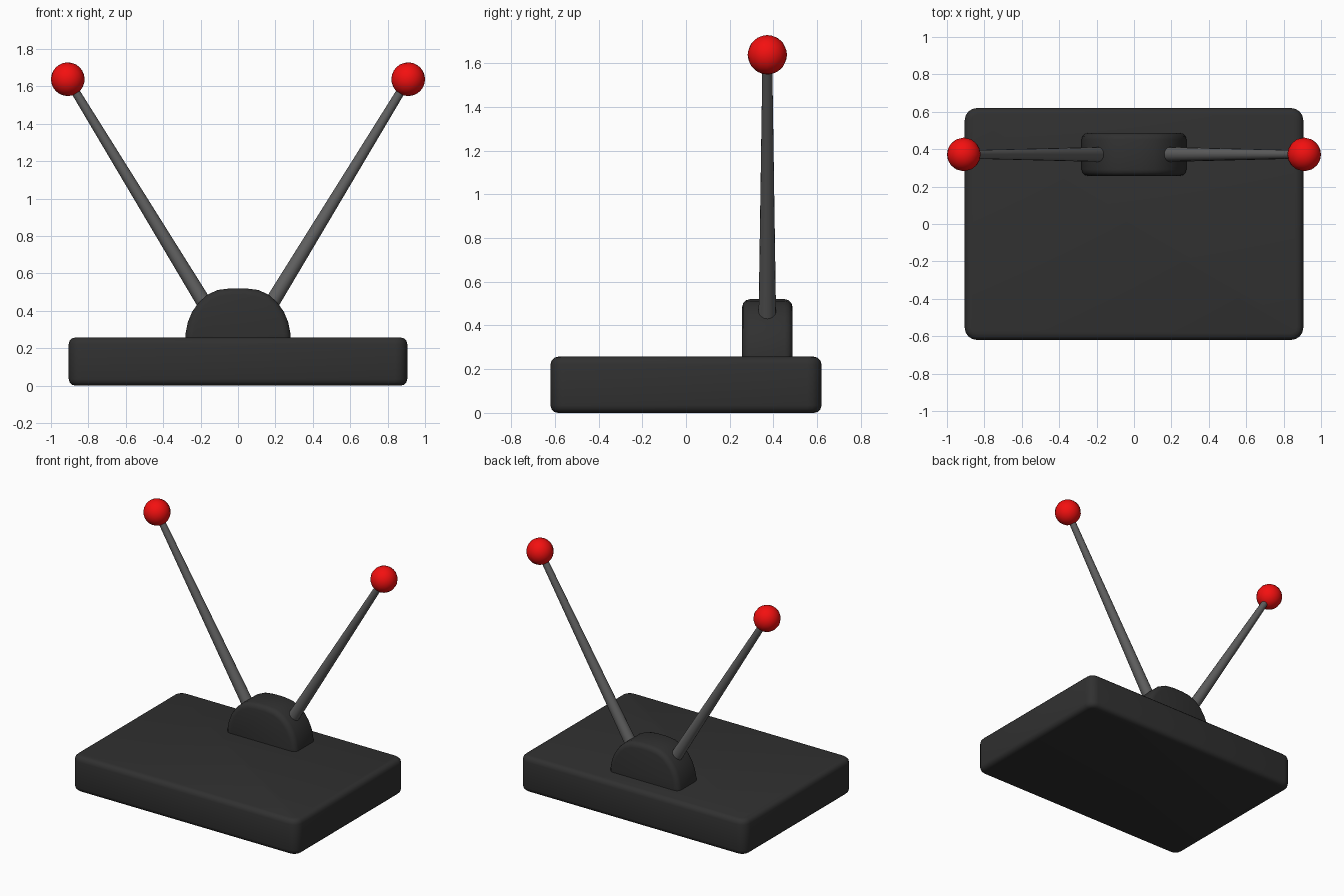
import bpy, bmesh, math
from mathutils import Vector

if "Cube" in bpy.data.objects:
    bpy.data.objects.remove(bpy.data.objects["Cube"])


def material(name, rgb):
    m = bpy.data.materials.new(name)
    m.diffuse_color = (*rgb, 1)
    m.use_nodes = True
    m.node_tree.nodes["Principled BSDF"].inputs["Base Color"].default_value = m.diffuse_color
    return m


BLACK = material("black_plastic", (0.03, 0.03, 0.03))
GREY = material("grey_metal", (0.12, 0.12, 0.12))
RED = material("red", (0.9, 0.005, 0.005))


def finish(name, bm, mat, angle=40):
    bmesh.ops.recalc_face_normals(bm, faces=bm.faces)
    me = bpy.data.meshes.new(name)
    bm.to_mesh(me)
    bm.free()
    ob = bpy.data.objects.new(name, me)
    bpy.context.collection.objects.link(ob)
    me.materials.append(mat)
    bpy.ops.object.select_all(action='DESELECT')
    ob.select_set(True)
    bpy.context.view_layer.objects.active = ob
    bpy.ops.object.shade_smooth_by_angle(angle=math.radians(angle))
    return ob


def prism(points, depth):
    """Closed outline extruded along depth; returns mesh and its two caps."""
    bm = bmesh.new()
    cap = bm.faces.new([bm.verts.new(p) for p in points])
    ext = bmesh.ops.extrude_face_region(bm, geom=[cap], use_keep_orig=True)
    bmesh.ops.translate(bm, vec=depth,
                        verts=[g for g in ext["geom"] if isinstance(g, bmesh.types.BMVert)])
    bmesh.ops.recalc_face_normals(bm, faces=bm.faces)
    d = Vector(depth).normalized()
    caps = [f for f in bm.faces if abs(f.normal.dot(d)) > 0.99]
    return bm, caps


def round_rims(bm, caps, size):
    edges = list({e for f in caps for e in f.edges})
    bmesh.ops.bevel(bm, geom=edges, offset=size, segments=3, profile=0.5, affect='EDGES')


# base slab: rounded-rectangle outline with softened top and bottom rims
W, D, H, R = 0.905, 0.62, 0.257, 0.065
outline = []
for k, (sx, sy) in enumerate([(1, 1), (-1, 1), (-1, -1), (1, -1)]):
    for i in range(5):
        a = math.radians(90 * k + 22.5 * i)
        outline.append((sx * (W - R) + R * math.cos(a), sy * (D - R) + R * math.sin(a), 0))
bm, caps = prism(outline, (0, 0, H))
round_rims(bm, caps, 0.035)
finish("base", bm, BLACK)

# antenna mount: domed profile extruded front to back
Y = 0.372
half = [(0.28, 0.20), (0.28, 0.28), (0.268, 0.34), (0.245, 0.395), (0.21, 0.445),
        (0.165, 0.485), (0.11, 0.511), (0.04, 0.52)]
profile = half + [(-x, z) for x, z in reversed(half)]
bm, caps = prism([(x, Y - 0.115, z) for x, z in profile], (0, 0.23, 0))
round_rims(bm, caps, 0.035)
finish("antenna_mount", bm, BLACK)

# tapered rods with ball tips, one on each side
for side, s in (("left", -1), ("right", 1)):
    foot, tip = Vector((s * 0.14, Y, 0.375)), Vector((s * 0.91, Y, 1.638))
    axis = tip - foot
    bm = bmesh.new()
    bmesh.ops.create_cone(bm, cap_ends=True, segments=16, radius1=0.041,
                          radius2=0.022, depth=axis.length)
    rot = axis.to_track_quat('Z', 'Y').to_matrix()
    bmesh.ops.rotate(bm, matrix=rot, verts=bm.verts)
    bmesh.ops.translate(bm, vec=(foot + tip) / 2, verts=bm.verts)
    finish(side + "_antenna_rod", bm, GREY)

    bm = bmesh.new()
    bmesh.ops.create_uvsphere(bm, u_segments=16, v_segments=12, radius=0.09)
    bmesh.ops.rotate(bm, matrix=rot, verts=bm.verts)
    bmesh.ops.translate(bm, vec=tip, verts=bm.verts)
    finish(side + "_antenna_ball", bm, RED)
